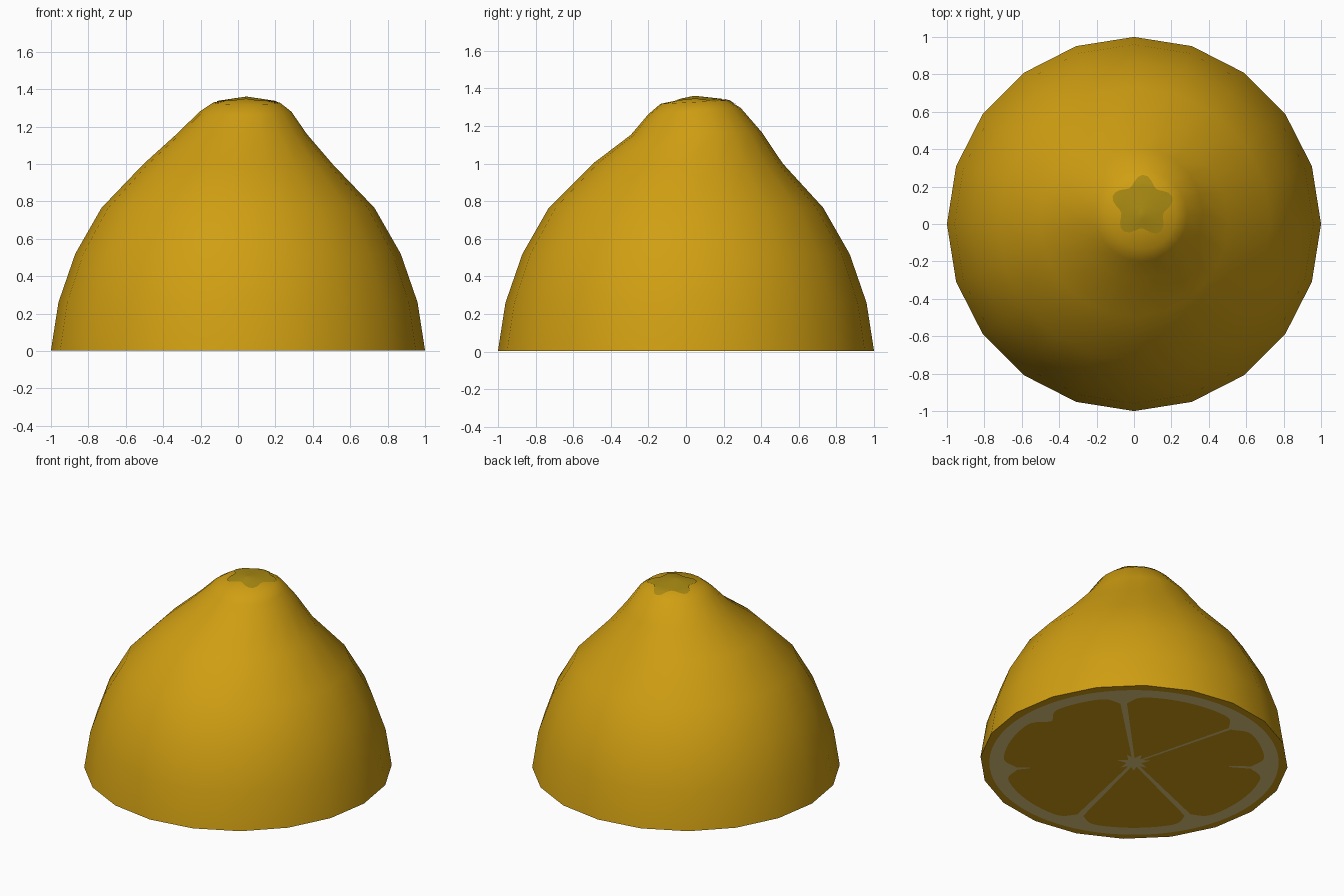
import bpy, bmesh, math
from mathutils import Vector
from mathutils.bvhtree import BVHTree

if "Cube" in bpy.data.objects:
    bpy.data.objects.remove(bpy.data.objects["Cube"])


def material(name, rgb):
    m = bpy.data.materials.new(name)
    m.diffuse_color = (*rgb, 1)
    m.use_nodes = True
    m.node_tree.nodes["Principled BSDF"].inputs["Base Color"].default_value = m.diffuse_color
    return m


def finish(bm, name, mat):
    me = bpy.data.meshes.new(name)
    bm.to_mesh(me)
    bm.free()
    ob = bpy.data.objects.new(name, me)
    bpy.context.collection.objects.link(ob)
    me.materials.append(mat)
    return ob


def smooth(ob, degrees):
    bpy.ops.object.select_all(action='DESELECT')
    ob.select_set(True)
    bpy.context.view_layer.objects.active = ob
    bpy.ops.object.shade_smooth_by_angle(angle=math.radians(degrees))


def bridge(bm, a, b):
    n = len(a)
    for i in range(n):
        bm.faces.new((a[i], a[(i + 1) % n], b[(i + 1) % n], b[i]))


def fan(bm, ring, tip):
    for i in range(len(ring)):
        bm.faces.new((ring[i], ring[(i + 1) % len(ring)], tip))


yellow = material("lemon yellow", (0.63, 0.345, 0.006))
cream = material("pith cream", (0.78, 0.61, 0.22))
olive = material("stem olive", (0.40, 0.255, 0.006))

# Lemon half: lofted 20-sided rings, slightly leaning at the tip
SIDES = 20
RINGS = [  # z, radius, centre x, centre y, tilt along y
    (0.003, 1.0, 0, 0, 0), (0.26, 0.96, 0, 0, 0), (0.52, 0.87, 0, 0, 0),
    (0.765, 0.73, 0, 0, 0), (1.0, 0.505, 0, 0.01, 0),
    (1.16, 0.348, 0.02, 0.055, 0.02), (1.28, 0.245, 0.04, 0.045, 0.07),
    (1.327, 0.18, 0.045, 0.045, 0.05)]
bm = bmesh.new()
loops = []
for z, r, cx, cy, tilt in RINGS:
    loop = []
    for i in range(SIDES):
        a = math.tau * i / SIDES
        loop.append(bm.verts.new((cx + r * math.cos(a), cy + r * math.sin(a),
                                  z + tilt * r * math.sin(a))))
    loops.append(loop)
for a, b in zip(loops, loops[1:]):
    bridge(bm, a, b)
fan(bm, loops[-1], bm.verts.new((0.045, 0.045, 1.356)))
bm.faces.new(loops[0][::-1])
tree = BVHTree.FromBMesh(bm)
smooth(finish(bm, "lemon_half", yellow), 60)

# Star-shaped stem mark draped over the tip
bm = bmesh.new()
N, STEPS = 40, 6


def drape(x, y):
    hit = tree.ray_cast(Vector((x, y, 3)), Vector((0, 0, -1)))[0]
    return bm.verts.new((x, y, hit.z + 0.005))


loops = []
for s in range(STEPS, 0, -1):
    loop = []
    for i in range(N):
        a = math.tau * i / N
        r = (0.143 + 0.025 * math.cos(5 * (a - math.radians(88)))) * s / STEPS
        loop.append(drape(0.045 + r * math.cos(a), 0.095 + r * math.sin(a)))
    loops.append(loop)
for a, b in zip(loops, loops[1:]):
    bridge(bm, a, b)
fan(bm, loops[-1], drape(0.045, 0.095))
smooth(finish(bm, "stem_mark", olive), 60)

# Pith on the cut face: ring flaring into the membranes
MEMBRANES = [  # angle, start radius, inner half width, outer half width
    (5, 0.76, 0.008, 0.02), (45, 0.03, 0.008, 0.022), (105, 0.03, 0.007, 0.012),
    (145, 0.62, 0.006, 0.018), (203, 0.03, 0.01, 0.022),
    (257, 0.03, 0.01, 0.022), (314, 0.68, 0.006, 0.018)]
bm = bmesh.new()
outer, inner = [], []
for i in range(240):
    deg = i * 1.5
    a = math.radians(deg)
    gap = min(abs((deg - m[0] + 180) % 360 - 180) for m in MEMBRANES)
    r = 0.85 - 0.09 * math.exp(-(gap / 5) ** 2)
    for ring, rad in ((outer, 0.94), (inner, r)):
        ring.append(bm.verts.new((rad * math.cos(a), rad * math.sin(a), 0)))
bridge(bm, outer, inner)
for deg, start, w0, w1 in MEMBRANES:
    a = math.radians(deg)
    d, n = Vector((math.cos(a), math.sin(a), 0)), Vector((-math.sin(a), math.cos(a), 0))
    bm.faces.new([bm.verts.new(p + Vector((0, 0, 0.0005))) for p in (
        d * start + n * w0, d * 0.8 + n * w1, d * 0.8 - n * w1, d * start - n * w0)])
# Ragged core in the middle
core = []
for i in range(14):
    a, r = math.tau * i / 14, 0.11 if i % 2 else 0.05
    core.append(bm.verts.new((r * math.cos(a), r * math.sin(a), 0.001)))
fan(bm, core, bm.verts.new((0, 0, 0.001)))
bm.normal_update()
bmesh.ops.reverse_faces(bm, faces=[f for f in bm.faces if f.normal.z > 0])
finish(bm, "pith", cream)
